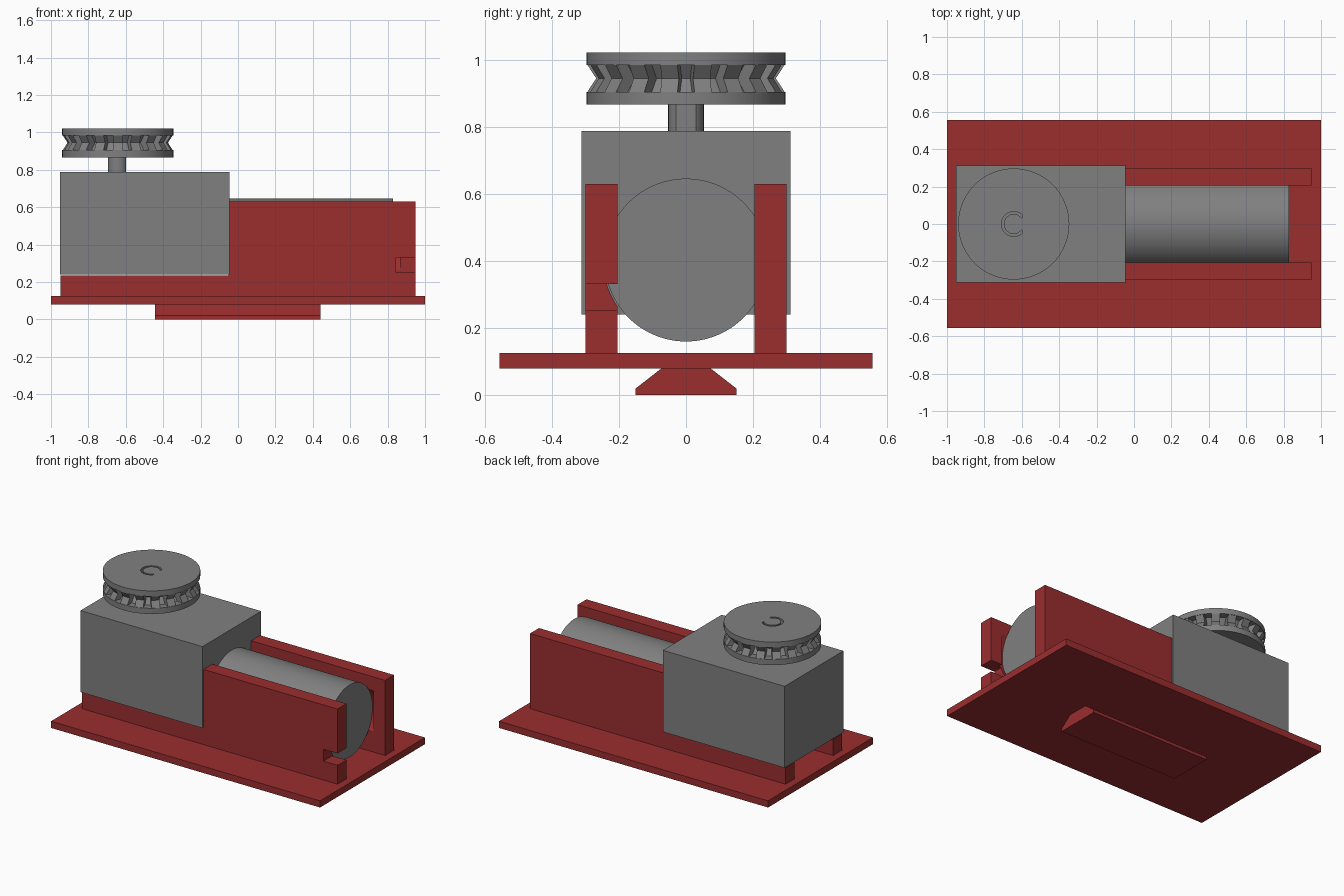
import bpy, bmesh, math
from mathutils import Matrix, Vector

if "Cube" in bpy.data.objects:
    bpy.data.objects.remove(bpy.data.objects["Cube"])


def material(name, rgb):
    m = bpy.data.materials.new(name)
    m.diffuse_color = (*rgb, 1)
    m.use_nodes = True
    m.node_tree.nodes["Principled BSDF"].inputs["Base Color"].default_value = m.diffuse_color
    return m


RED = material("red plastic", (0.327, 0.027, 0.028))
GREY = material("grey metal", (0.2159, 0.2159, 0.2159))


def finish(name, bm, mat, smooth=False):
    bmesh.ops.recalc_face_normals(bm, faces=bm.faces[:])
    me = bpy.data.meshes.new(name)
    bm.to_mesh(me)
    bm.free()
    me.materials.append(mat)
    ob = bpy.data.objects.new(name, me)
    bpy.context.collection.objects.link(ob)
    if smooth:
        bpy.ops.object.select_all(action='DESELECT')
        ob.select_set(True)
        bpy.context.view_layer.objects.active = ob
        bpy.ops.object.shade_smooth_by_angle(angle=math.radians(25))
    return ob


def add_prism(bm, points, depth):
    """Extrude a closed loop of 3D points along the depth vector."""
    face = bm.faces.new([bm.verts.new(p) for p in points])
    top = bmesh.ops.extrude_face_region(bm, geom=[face])["geom"]
    verts = [v for v in top if isinstance(v, bmesh.types.BMVert)]
    bmesh.ops.translate(bm, verts=verts, vec=depth)
    return list(face.verts) + verts


def prism(name, points, depth, mat, smooth=False):
    bm = bmesh.new()
    add_prism(bm, points, Vector(depth))
    return finish(name, bm, mat, smooth)


def box(name, x0, x1, y0, y1, z0, z1, mat):
    pts = [(x0, y0, z0), (x1, y0, z0), (x1, y1, z0), (x0, y1, z0)]
    return prism(name, pts, (0, 0, z1 - z0), mat)


def barrel(name, x0, x1, r, mat):
    n = 96
    pts = [(x0, r * math.cos(2 * math.pi * i / n),
            0.403 + r * math.sin(2 * math.pi * i / n)) for i in range(n)]
    return prism(name, pts, (x1 - x0, 0, 0), mat, True)


def cut(target, cutter):
    mod = target.modifiers.new("cut", 'BOOLEAN')
    mod.object = cutter
    mod.solver = 'EXACT'
    bpy.context.view_layer.objects.active = target
    bpy.ops.object.modifier_apply(modifier=mod.name)


# Base plate and dovetail foot
box("base_plate", -1, 1, -0.557, 0.557, 0.08, 0.125, RED)
foot = [(-0.15, 0), (0.15, 0), (0.15, 0.02), (0.073, 0.08), (-0.073, 0.08), (-0.15, 0.02)]
prism("dovetail_foot", [(-0.443, y, z) for y, z in foot], (0.885, 0, 0), RED)

# Stepped side walls with a round recess for the motor barrel
step = [(-0.95, 0.125), (0.95, 0.125), (0.95, 0.63), (-0.05, 0.63), (-0.05, 0.235), (-0.95, 0.235)]
groove = barrel("groove_cutter", -0.2, 0.865, 0.247, RED)
notch = box("notch_cutter", 0.845, 1.0, -0.4, -0.1, 0.252, 0.332, RED)
for side, y in (("front", -0.3), ("back", 0.205)):
    wall = prism(side + "_wall", [(x, y, z) for x, z in step], (0, 0.095, 0), RED)
    cut(wall, groove)
    if side == "front":
        cut(wall, notch)
for helper in (groove, notch):
    bpy.data.objects.remove(helper)

# Gearbox and motor barrel
box("gearbox", -0.952, -0.046, -0.312, 0.312, 0.24, 0.788, GREY)
barrel("motor_barrel", -0.046, 0.83, 0.243, GREY)

# Wheel position, bore and shaft flat
CX, BORE, SHAFT, FLAT = -0.643, 0.066, 0.053, 0.044
Z0, Z1, Z2, Z3 = 0.867, 0.905, 0.985, 1.022
ZM = (Z1 + Z2) / 2


def arc(r, a0, a1, n, z):
    return [(CX + r * math.cos(a0 + (a1 - a0) * i / n),
             r * math.sin(a0 + (a1 - a0) * i / n), z) for i in range(n + 1)]


# Output shaft with one flat, and the matching key inside the bore
a = math.acos(FLAT / SHAFT)
prism("output_shaft", arc(SHAFT, a, 2 * math.pi - a, 40, 0.78), (0, 0, Z3 - 0.78), GREY, True)
a = math.acos(FLAT / BORE)
prism("bore_key", arc(BORE, -a, a, 16, Z0), (0, 0, Z3 - Z0), GREY)

# Wheel body: two flanges around a V-shaped core
profile = [(BORE, Z0), (0.297, Z0), (0.297, Z1), (0.25, Z1), (0.222, ZM),
           (0.25, Z2), (0.297, Z2), (0.297, Z3), (BORE, Z3)]
bm = bmesh.new()
N = 90
rings = [[bm.verts.new((CX + r * math.cos(2 * math.pi * i / N),
                        r * math.sin(2 * math.pi * i / N), z)) for r, z in profile]
         for i in range(N)]
for i in range(N):
    p, q = rings[i], rings[(i + 1) % N]
    for j in range(len(profile)):
        k = (j + 1) % len(profile)
        bm.faces.new((p[j], q[j], q[k], p[k]))
finish("wheel_body", bm, GREY, True)

# Eighteen chevron teeth between the flanges
tooth = [(0.21, Z1), (0.294, Z1), (0.268, ZM), (0.294, Z2), (0.21, Z2)]
bm = bmesh.new()
for i in range(18):
    verts = add_prism(bm, [(r, -0.026, z) for r, z in tooth], Vector((0, 0.052, 0)))
    turn = Matrix.Rotation(2 * math.pi * (i + 0.5) / 18, 4, 'Z')
    bmesh.ops.transform(bm, matrix=Matrix.Translation((CX, 0, 0)) @ turn, verts=verts)
finish("wheel_teeth", bm, GREY)
